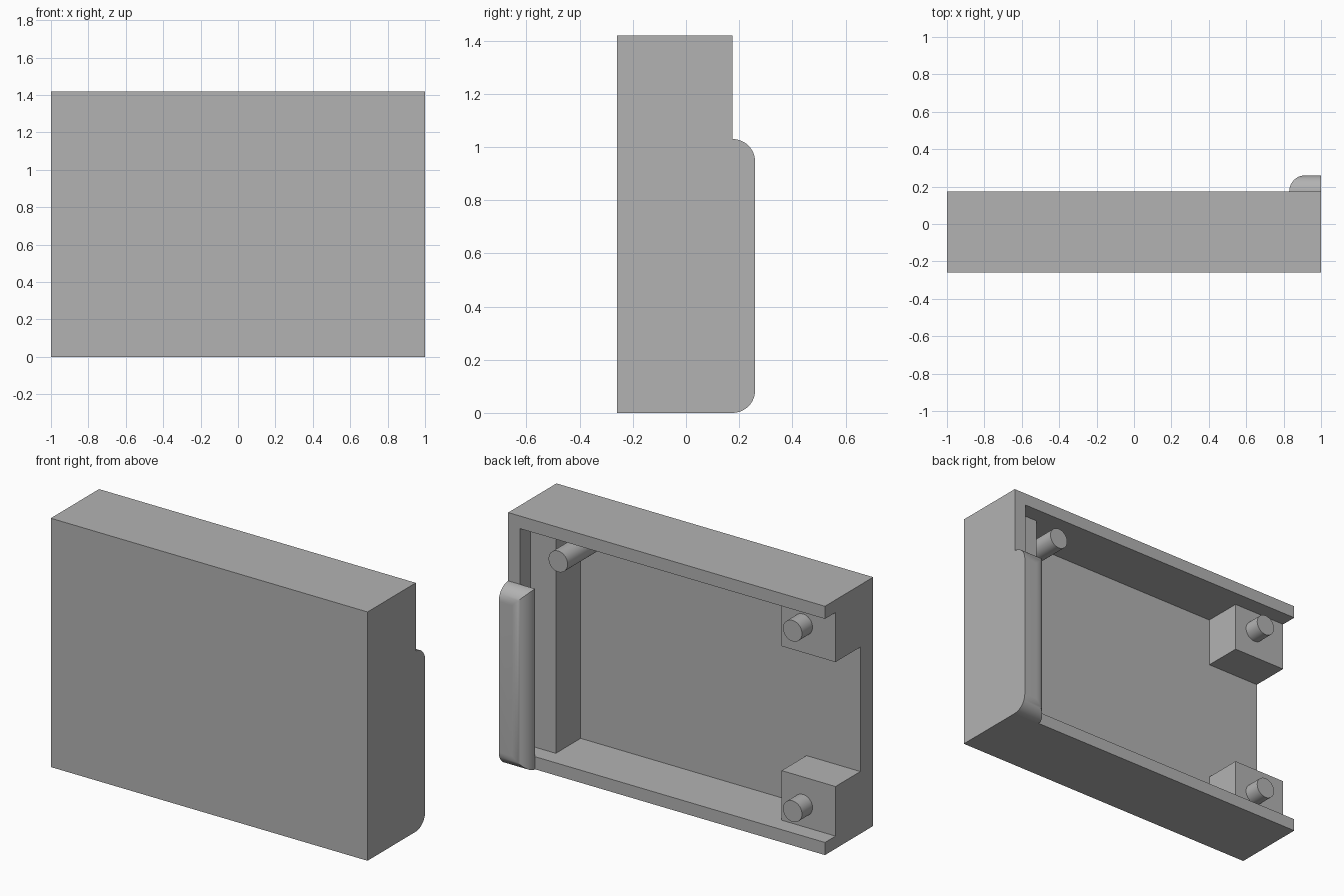
import bpy, bmesh, math
from mathutils import Matrix

if "Cube" in bpy.data.objects:
    bpy.data.objects.remove(bpy.data.objects["Cube"], do_unlink=True)

# One flat colour
grey = bpy.data.materials.new("plain_grey")
grey.use_nodes = True
COLOR = (0.45, 0.45, 0.45, 1)
grey.diffuse_color = COLOR
grey.node_tree.nodes["Principled BSDF"].inputs["Base Color"].default_value = COLOR

# Main levels
BACK, FRONT = 0.175, -0.26
FLOOR, LEDGE = -0.144, 0.08      # inside of front panel, top of the ledges
HEIGHT, WALL = 1.42, 0.072


def finish(name, bm):
    bmesh.ops.recalc_face_normals(bm, faces=bm.faces)
    mesh = bpy.data.meshes.new(name)
    bm.to_mesh(mesh)
    bm.free()
    mesh.materials.append(grey)
    obj = bpy.data.objects.new(name, mesh)
    bpy.context.collection.objects.link(obj)
    return obj


def select(obj):
    bpy.ops.object.select_all(action='DESELECT')
    obj.select_set(True)
    bpy.context.view_layer.objects.active = obj


def box(name, xs, ys, zs):
    bm = bmesh.new()
    bmesh.ops.create_cube(bm, size=1)
    for v in bm.verts:
        v.co = [r[1] if c > 0 else r[0] for c, r in zip(v.co, (xs, ys, zs))]
    return finish(name, bm)


def pin(name, x, z, y0):
    # Round pin pointing backwards
    bm = bmesh.new()
    place = Matrix.Translation((x, (y0 + BACK) / 2, z)) @ Matrix.Rotation(math.pi / 2, 4, 'X')
    bmesh.ops.create_cone(bm, cap_ends=True, segments=40, radius1=0.06, radius2=0.06,
                          depth=BACK - y0, matrix=place)
    obj = finish(name, bm)
    select(obj)
    bpy.ops.object.shade_smooth_by_angle()


# Housing: solid block hollowed out, leaving walls, corner blocks and a ledge
housing = box("housing", (-1, 1), (FRONT, BACK), (0, HEIGHT))
inner_z = (WALL, HEIGHT - WALL)
cavities = [
    ((-1.2, 0.925), (LEDGE, 0.5), inner_z),
    ((-0.66, 0.766), (FLOOR, 0.4), inner_z),
    ((-1.3, 0.5), (FLOOR, 0.3), (0.355, HEIGHT - 0.355)),
]
for i, extents in enumerate(cavities):
    cutter = box(f"cavity_cutter_{i}", *extents)
    cutter.hide_render = True
    mod = housing.modifiers.new("hollow", 'BOOLEAN')
    mod.operation, mod.solver, mod.object = 'DIFFERENCE', 'EXACT', cutter
    select(housing)
    bpy.ops.object.modifier_apply(modifier=mod.name)
    bpy.data.objects.remove(cutter, do_unlink=True)

# Pins: two short ones on the corner blocks, one long one from the front panel
pin("upper_block_pin", -0.795, HEIGHT - 0.195, LEDGE - 0.01)
pin("lower_block_pin", -0.795, 0.195, LEDGE - 0.01)
pin("long_pin", 0.685, HEIGHT - 0.195, FLOOR - 0.01)

# Grip strip: stacked rectangles give rounded edges on three sides
bm = bmesh.new()
RADIUS, STEPS = 0.085, 12
rings = []
for i in range(STEPS + 1):
    a = math.pi / 2 * i / STEPS
    inset, y = RADIUS * (1 - math.cos(a)), BACK + RADIUS * math.sin(a)
    x0, z0, z1 = 0.83 + inset, inset, 1.03 - inset
    rings.append([bm.verts.new((x, y, z)) for x, z in ((x0, z0), (1, z0), (1, z1), (x0, z1))])
for low, high in zip(rings, rings[1:]):
    for k in range(4):
        n = (k + 1) % 4
        bm.faces.new((low[k], low[n], high[n], high[k]))
bm.faces.new(rings[0])
bm.faces.new(rings[-1])
grip = finish("grip_strip", bm)
select(grip)
bpy.ops.object.shade_smooth_by_angle()
